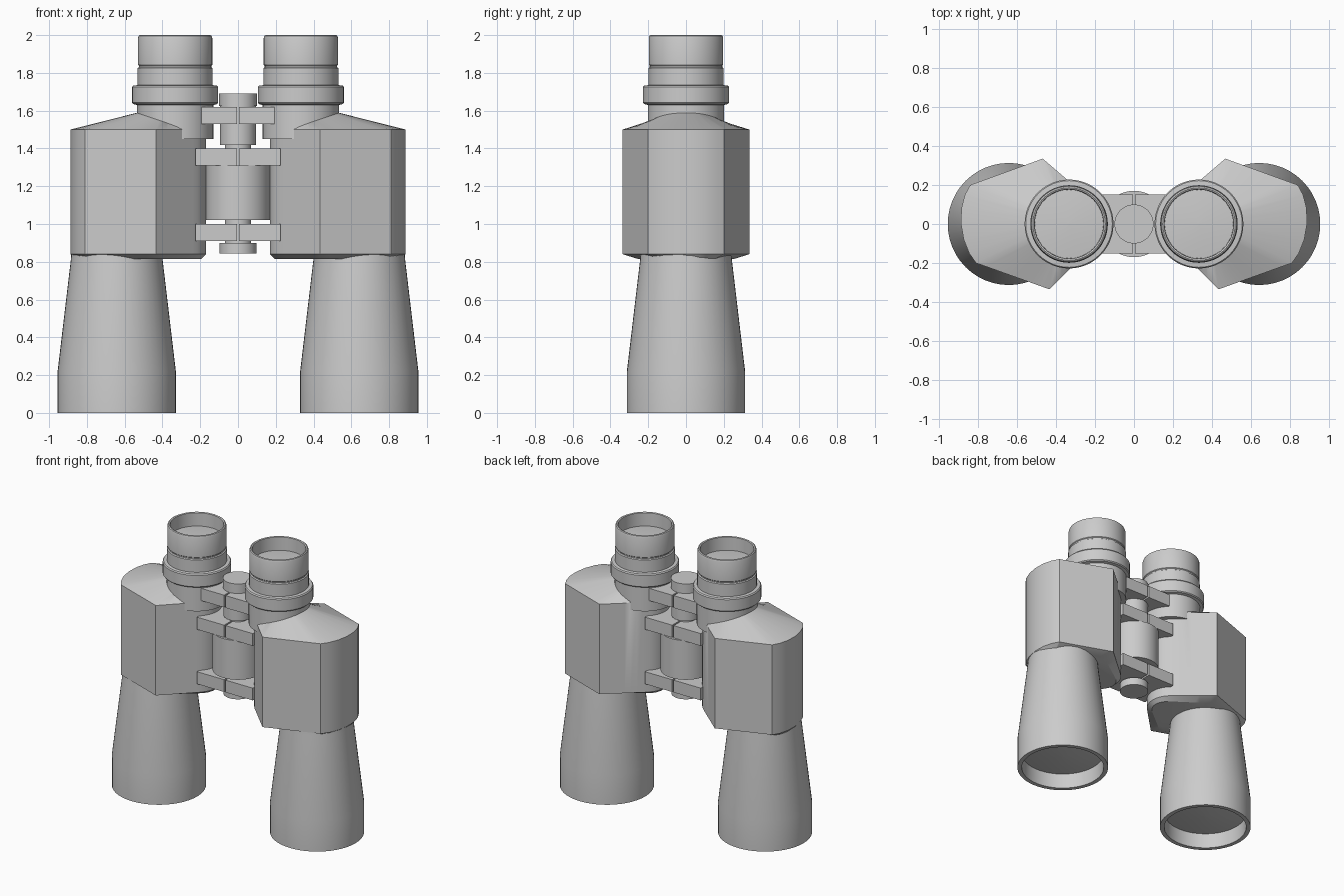
import bpy, bmesh
from math import sin, cos, pi, radians, atan2, hypot

if "Cube" in bpy.data.objects:
    bpy.data.objects.remove(bpy.data.objects["Cube"])

EYE, TUBE = 0.333, 0.642   # x of the eyepiece and objective axes


def finish(name, bm, angle=30):
    bmesh.ops.remove_doubles(bm, verts=bm.verts, dist=1e-5)
    bmesh.ops.recalc_face_normals(bm, faces=bm.faces)
    me = bpy.data.meshes.new(name)
    bm.to_mesh(me)
    bm.free()
    ob = bpy.data.objects.new(name, me)
    bpy.context.collection.objects.link(ob)
    bpy.ops.object.select_all(action='DESELECT')
    ob.select_set(True)
    bpy.context.view_layer.objects.active = ob
    bpy.ops.object.shade_smooth_by_angle(angle=radians(angle))
    return ob


def skin(bm, rings):
    """Bridge equal-length closed rings and cap both ends."""
    vs = [[bm.verts.new(p) for p in r] for r in rings]
    n = len(vs[0])
    for a, b in zip(vs, vs[1:]):
        for i in range(n):
            bm.faces.new((a[i], a[(i + 1) % n], b[(i + 1) % n], b[i]))
    bm.faces.new(vs[0])
    bm.faces.new(vs[-1])


def lathe(name, profile, x=0.0, n=48):
    bm = bmesh.new()
    skin(bm, [[(x + r * cos(2 * pi * i / n), r * sin(2 * pi * i / n), z)
               for i in range(n)] for r, z in profile])
    return finish(name, bm)


def box(name, x0, x1, y0, y1, z0, z1):
    bm = bmesh.new()
    skin(bm, [[(x0, y0, z), (x1, y0, z), (x1, y1, z), (x0, y1, z)]
              for z in (z0, z1)])
    return finish(name, bm)


def outline():
    """Prism housing footprint: rounded inner end, flat facets, curved outer end."""
    corners = [(0.215, -0.118), (0.433, -0.335), (0.81, -0.2), (0.845, -0.15),
               (0.873, -0.08), (0.887, 0.0), (0.885, 0.08), (0.867, 0.15),
               (0.84, 0.2), (0.468, 0.335), (0.215, 0.118)]
    pts = []
    for a, b in zip(corners, corners[1:]):
        k = 8 if hypot(b[0] - a[0], b[1] - a[1]) > 0.2 else 1
        pts += [(a[0] + (b[0] - a[0]) * i / k, a[1] + (b[1] - a[1]) * i / k)
                for i in range(k)]
    pts += [(EYE + 0.165 * cos(radians(a)), 0.165 * sin(radians(a)))
            for a in range(135, 225, 10)]
    return pts


def roof_point(x, y):
    a, r = atan2(y, x - EYE), min(0.197, 0.98 * hypot(x - EYE, y))
    px = EYE + r * cos(a)
    return px, r * sin(a), 1.5 + 0.09 * max(0, (px - 0.27) / 0.26)


def housing(name, s):
    pts = outline()
    rings = [[(0.6 + (x - 0.6) * 0.94, y * 0.76, 0.815) for x, y in pts],
             [(x, y, 0.84) for x, y in pts],
             [(x, y, 1.5) for x, y in pts],
             [roof_point(x, y) for x, y in pts]]
    bm = bmesh.new()
    skin(bm, [[(s * x, y, z) for x, y, z in r] for r in rings])
    return finish(name, bm, 22)


objective = [(0.001, 0.085), (0.15, 0.09), (0.28, 0.11), (0.283, 0.0), (0.313, 0.0),
             (0.313, 0.22), (0.243, 0.81), (0.24, 0.85), (0.001, 0.85)]
eyepiece = [(0.001, 1.45), (0.202, 1.45), (0.202, 1.63), (0.222, 1.635),
            (0.228, 1.642), (0.228, 1.725), (0.222, 1.733), (0.199, 1.735),
            (0.199, 1.825), (0.192, 1.83), (0.192, 1.838), (0.197, 1.843),
            (0.197, 1.985), (0.193, 1.996), (0.186, 2.0), (0.178, 1.996),
            (0.176, 1.90), (0.1, 1.907), (0.001, 1.91)]

# Two optical barrels with half of each hinge plate
for side, s in (("right", 1), ("left", -1)):
    lathe("objective_tube_" + side, objective, s * TUBE)
    lathe("eyepiece_" + side, eyepiece, s * EYE)
    housing("prism_housing_" + side, s)
    for part, reach, z0, z1 in (("top", 0.193, 1.53, 1.62),
                                ("middle", 0.226, 1.31, 1.40),
                                ("lower", 0.226, 0.91, 1.0)):
        x0, x1 = sorted((s * 0.006, s * reach))
        box(f"{part}_hinge_plate_{side}", x0, x1, -0.152, 0.152, z0, z1)

# Central hinge: bottom knob, focus wheel, spindle and top knob
lathe("hinge_spindle", [(0.001, 0.845), (0.098, 0.845), (0.098, 0.9), (0.07, 0.9),
                        (0.07, 1.022), (0.17, 1.022), (0.17, 1.31), (0.07, 1.31),
                        (0.07, 1.418), (0.096, 1.418), (0.096, 1.625), (0.1, 1.625),
                        (0.1, 1.692), (0.001, 1.692)])
